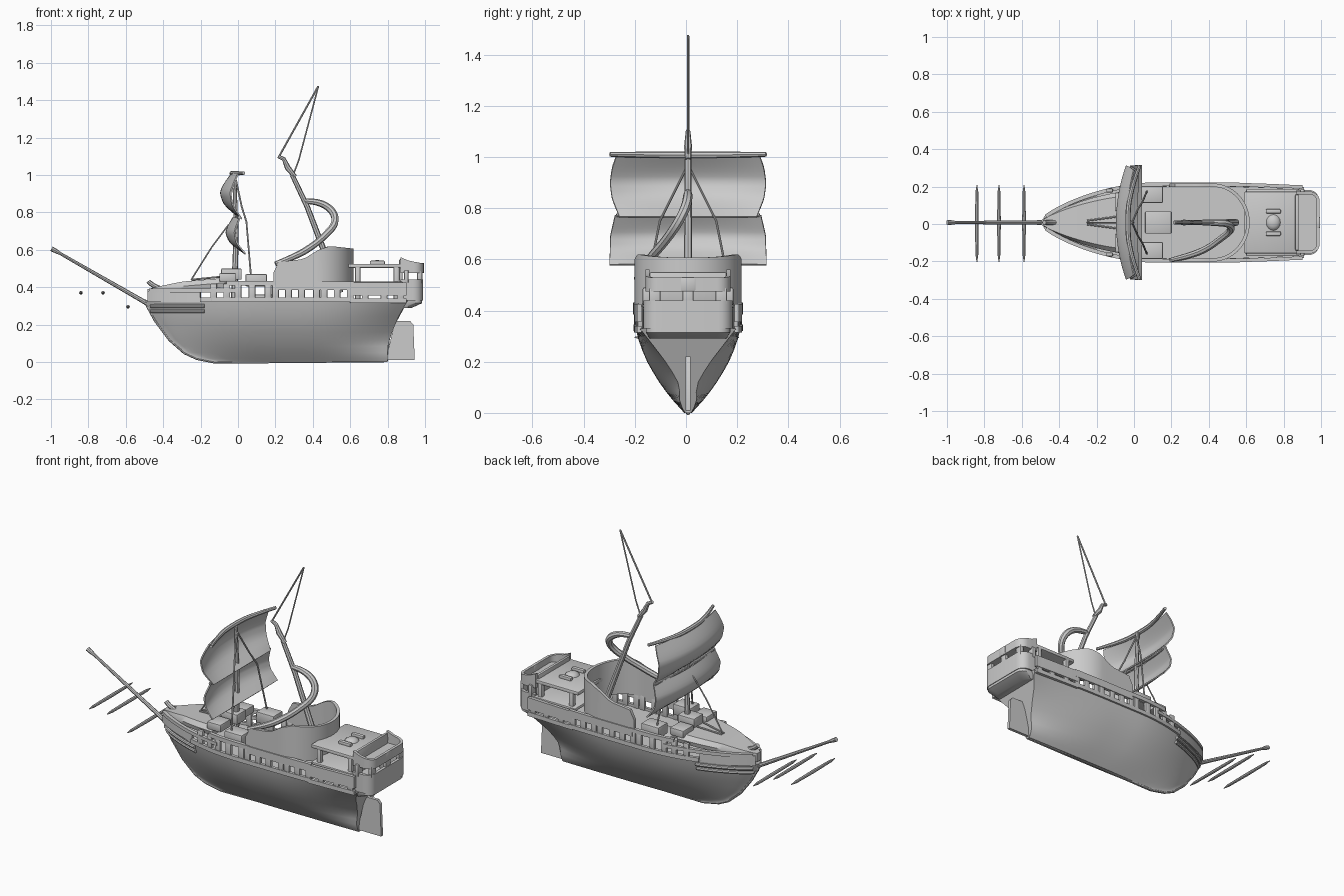
import bpy, bmesh, math

if "Cube" in bpy.data.objects:
    bpy.data.objects.remove(bpy.data.objects["Cube"])

def lerp(table, t):
    """Piecewise linear lookup in [(t, v), ...]."""
    if t <= table[0][0]:
        return table[0][1]
    for (a, va), (b, vb) in zip(table, table[1:]):
        if t <= b:
            return va + (vb - va) * (t - a) / (b - a)
    return table[-1][1]

def span(a, b, n):
    return [a + (b - a) * i / (n - 1) for i in range(n)]

def make(name, verts, faces, thick=0):
    me = bpy.data.meshes.new(name)
    me.from_pydata(verts, [], faces)
    bm = bmesh.new()
    bm.from_mesh(me)
    bmesh.ops.recalc_face_normals(bm, faces=bm.faces)
    bm.to_mesh(me)
    bm.free()
    ob = bpy.data.objects.new(name, me)
    bpy.context.collection.objects.link(ob)
    if thick:
        m = ob.modifiers.new("thickness", 'SOLIDIFY')
        m.thickness, m.offset = thick, 0
    return ob

def loft(name, rings, closed=True, thick=0):
    n = len(rings[0])
    faces = [(i*n+j, i*n+(j+1) % n, (i+1)*n+(j+1) % n, (i+1)*n+j)
             for i in range(len(rings)-1) for j in range(n if closed else n-1)]
    if closed:
        faces += [tuple(range(n)), tuple(range((len(rings)-1)*n, len(rings)*n))]
    return make(name, [p for r in rings for p in r], faces, thick)

def box(name, x0, x1, y0, y1, z0, z1, bevel=0.006):
    ob = loft(name, [[(x, y0, z0), (x, y1, z0), (x, y1, z1), (x, y0, z1)] for x in (x0, x1)])
    if bevel:
        m = ob.modifiers.new("bevel", 'BEVEL')
        m.width, m.segments = bevel, 2
    return ob

def tube(name, pts, r, radii=None, smooth=False):
    cu = bpy.data.curves.new(name, 'CURVE')
    cu.dimensions, cu.bevel_depth, cu.bevel_resolution = '3D', r, 2
    cu.use_fill_caps = True
    sp = cu.splines.new('NURBS' if smooth else 'POLY')
    sp.points.add(len(pts) - 1)
    for i, p in enumerate(pts):
        sp.points[i].co = (*p, 1)
        sp.points[i].radius = radii[i] if radii else 1
    if smooth:
        sp.use_endpoint_u, sp.order_u, sp.resolution_u = True, 3, 8
    ob = bpy.data.objects.new(name, cu)
    bpy.context.collection.objects.link(ob)

def wall(name, path, thick):
    """Upright ribbon from (x, y, bottom, top) points."""
    return loft(name, [[(x, y, a), (x, y, b)] for x, y, a, b in path], False, thick)

# Hull: waterlines between a raked stem and a flared stern
BOW = [(0, -.12), (.02, -.22), (.05, -.285), (.12, -.365), (.22, -.44), (.33, -.5)]
STERN = [(0, .8), (.08, .8), (.15, .82), (.25, .86), (.33, .91)]
BEAM = [(0, .015), (.05, .06), (.1, .1), (.15, .132), (.2, .16), (.27, .19), (.33, .205)]
TAPER = [(0, .8), (.1, .3), (.2, .55), (.33, .92)]

def half_u(u, z):
    f = max(math.sin(math.pi/2 * min(u/.45, 1)), 0) ** .7
    if u > .6:
        f *= 1 - (1 - lerp(TAPER, z)) * ((u - .6)/.4) ** 2
    return max(.008, lerp(BEAM, z) * f)

def hull_half(x, z):
    a, b = lerp(BOW, z), lerp(STERN, z)
    return half_u(min(max((x-a)/(b-a), 0), 1), z)

levels = [0, .02, .05, .085, .12, .16, .2, .245, .29, .33]
rings = []
for u in span(0, 1, 41):
    u = u ** 1.2
    side = [(lerp(BOW, z) + u*(lerp(STERN, z)-lerp(BOW, z)), half_u(u, z), z) for z in levels]
    rings.append([(x, -y, z) for x, y, z in side] + side[::-1])
loft("hull", rings)

# Stem post, keel and rudder
tube("stem_post", [(x, 0, z) for z, x in BOW[::-1]] + [(.8, 0, .008)], .009)
loft("rudder", [[(x, y, z) for x, z in ((.79, .01), (.945, .01), (.937, .2), (.92, .22), (.84, .22))]
                for y in (-.009, .009)])

# Foredeck with rounded edges
rings = []
for x in span(-.485, -.06, 18):
    w = hull_half(x, .33) * .88
    zt = lerp([(-.485, .39), (-.42, .405), (-.3, .43), (-.06, .45)], x)
    rings.append([(x, s*w*k, z) for s, k, z in ((-1, .95, zt-.05), (-1, 1, zt-.025), (-1, .85, zt),
                  (1, .85, zt), (1, 1, zt-.025), (1, .95, zt-.05))])
loft("foredeck", rings)
tube("bow_figure", [(-.42, 0, .395), (-.46, 0, .41), (-.48, 0, .432)], .013, smooth=True)

# Bulwarks, rails and rubbing strakes on both sides
for s, side in ((-1, "left"), (1, "right")):
    def rail(name, x0, x1, z0, z1, k=1.0, t=.014):
        wall(side + "_" + name, [(x, s*hull_half(min(x, .88), .33)*k, z0, z1) for x in span(x0, x1, 16)], t)
    rail("bow_bulwark", -.48, -.2, .32, .38, .95)
    rail("bow_rail", -.47, 0, .372, .392, 1.0, .02)
    rail("waist_sill", -.2, .62, .32, .345, 1.0, .018)
    rail("waist_rail", -.06, .22, .408, .432, 1.0, .02)
    rail("arcade_head", .2, .62, .385, .43, 1.0, .02)
    rail("quarter_bulwark", .6, .9, .355, .425, 1.0, .018)
    rail("quarter_sill", .6, .9, .315, .34, 1.0, .018)
    for i, x in enumerate((-.13, -.06, .0, .075, .16, .2, .27, .34, .42, .46, .53, .6, .68, .78, .87)):
        y = s * hull_half(x, .33) * .98
        box(f"{side}_rail_post_{i}", x-.018, x+.018, y-.01, y+.01, .32, .42)
    for i, z in enumerate((.268, .295)):
        tube(f"{side}_strake_{i}", [(x, s*(hull_half(x, z)+.006), z+.004) for x in span(-.465, -.18, 14)], .01)
    # Deck chests and gun blocks
    box(side + "_gun_block", .04, .155, s*.15-.045, s*.15+.045, .405, .47)
    box(side + "_chest", -.1, -.01, s*.11-.05, s*.11+.05, .43, .475)
    # Supports and slots of the poop deck
    for i, x in enumerate((.64, .845)):
        box(f"{side}_poop_post_{i}", x-.014, x+.014, s*.15-.014, s*.15+.014, .33, .51)
    box(side + "_poop_hatch", .705, .785, s*.06-.012, s*.06+.012, .52, .542)

box("fore_bitts", -.09, .02, -.045, .045, .44, .5)
box("waist_grating", .06, .2, -.06, .06, .33, .36)

# Horseshoe wall around the main mast
TOP = [(.19, .48), (.215, .535), (.35, .55), (.43, .6), (.49, .62), (.62, .605)]
plan = [(x, -.2) for x in span(.19, .42, 9)]
plan += [(.42+.19*math.sin(a), -.2*math.cos(a)) for a in span(.1, math.pi-.1, 24)]
plan += [(x, .2) for x in span(.42, .19, 9)]
wall("horseshoe_wall", [(x, y, .41, lerp(TOP, x)) for x, y in plan], .018)

# Poop deck and the lower platform
box("poop_deck", .59, .88, -.165, .165, .503, .525)
box("lower_platform", .6, .88, -.18, .18, .412, .43)
dome = [[(.745+.04*math.cos(b)*math.cos(a), .045*math.cos(b)*math.sin(a), .52+.025*math.sin(b))
         for a in span(0, 2*math.pi, 17)[:-1]] for b in (0, .5, 1, 1.4)]
loft("poop_dome", dome)

# Stern gallery: floor, two curved bands and pillars
def stern_plan(w, end):
    c = .045
    half = [(.87, -w), (.91, -w)] + [(end-c+c*math.sin(a), -w+c-c*math.cos(a)) for a in span(0, math.pi/2, 7)]
    return half + [(x, -y) for x, y in half[::-1]]
loft("gallery_floor", [[(x, y, z) for x, y in stern_plan(w, e)]
                       for z, w, e in ((.29, .15, .93), (.315, .165, .985), (.345, .165, .985))])
wall("gallery_lower_band", [(x, y, .33, .44) for x, y in stern_plan(.165, .98)], .018)
wall("gallery_upper_band", [(x, y, .475, lerp([(.87, .56), (.9, .545), (.98, .528)], x))
                            for x, y in stern_plan(.158, .985)], .016)
loft("gallery_roof", [[(x, y, z) for x, y in stern_plan(.155, .98)] for z in (.475, .49)])
box("gallery_front_wall", .862, .88, -.15, .15, .43, .55)
for i, (x, y) in enumerate(((.975, 0), (.97, -.13), (.97, .13), (.9, -.155), (.9, .155))):
    box(f"gallery_pillar_{i}", x-.012, x+.012, y-.022, y+.022, .42, .49)
box("stern_lantern", .975, .995, -.03, .03, .475, .53)

# Bowsprit and three floating spars
tube("bowsprit", [(-.42, 0, .275), (-.52, 0, .333), (-.95, 0, .58), (-.975, 0, .594), (-.997, 0, .606)],
     .01, [1.4, 1.2, .8, 1.2, 1.3])
for i, (x, z) in enumerate(((-.84, .37), (-.722, .37), (-.588, .295))):
    tube(f"loose_spar_{i}", [(x, y, z) for y in (-.21, -.17, 0, .16, .2)], .01, [.2, .8, 1, .8, .2])

# Foremast, yards and stays
tube("foremast", [(-.02, 0, .33), (-.01, 0, .7), (-.02, 0, 1.0)], .013, [1.4, 1, .8])
tube("top_yard", [(.03, -.305, 1.01), (-.025, -.15, 1.008), (-.035, 0, 1.008), (-.025, .15, 1.008),
                  (.03, .305, 1.01)], .013, [.7, 1, 1.1, 1, .7], True)
tube("lower_yard", [(.005, -.28, .772), (-.025, 0, .772), (.005, .28, .772)], .008, smooth=True)
tube("fore_stay", [(-.05, 0, .735), (-.14, 0, .615), (-.25, 0, .44)], .004)
for s, side in ((-1, "left"), (1, "right")):
    tube(side + "_shroud", [(-.01, 0, .97), (.02, s*.07, .83), (.045, s*.11, .75), (.07, s*.17, .45)], .005)
    tube(side + "_bow_line", [(-.25, s*.01, .44), (-.1, s*.03, .455)], .005)

# Billowing sails
def sail(name, z1, z0, edge, width, bulge):
    rows = []
    for t in span(0, 1, 13):
        rows.append([(lerp(edge, t) + .035*s*s*(1-t) - bulge*math.sin(math.pi*t)*(1-.75*s*s),
                      s*lerp(width, t), z1+(z0-z1)*t) for s in span(-1, 1, 21)])
    loft(name, rows, False, .008)
sail("upper_sail", 1.005, .765, [(0, -.035), (.4, -.05), (.7, -.03), (1, .02)],
     [(0, .28), (.2, .297), (.45, .305), (.7, .297), (1, .268)], .045)
sail("lower_sail", .772, .578, [(0, -.025), (.4, -.03), (.7, -.01), (1, .04)],
     [(0, .285), (.4, .303), (1, .307)], .035)

# Broken main mast with a drooping boom
tube("main_mast", [(.545, 0, .37), (.45, 0, .62), (.37, 0, .83), (.29, 0, 1.0)], .016, [1.2, 1, .9, .8])
tube("mast_tip", [(.305, 0, .99), (.265, 0, 1.04), (.245, 0, 1.085), (.215, 0, 1.1)], .012, [1, 1.3, .9, .8])
tube("drooping_boom", [(.36, 0, .86), (.43, 0, .86), (.51, -.005, .81), (.525, -.04, .74), (.46, -.09, .67),
                       (.4, -.135, .62), (.31, -.175, .565), (.2, -.2, .525)], .018,
     [.8, 1, 1.1, 1.1, 1, 1, 1, .7], True)
tube("pennant_spar", [(.22, 0, 1.1), (.428, 0, 1.473)], .005)
tube("pennant_line", [(.295, 0, 1.0), (.325, 0, 1.08), (.43, 0, 1.475)], .004)

# Shift to the ship's centreline and finish shading
for ob in bpy.data.objects:
    ob.location.y += .008
    ob.select_set(True)
bpy.context.view_layer.objects.active = bpy.data.objects["hull"]
bpy.ops.object.convert(target='MESH')
bpy.ops.object.shade_smooth_by_angle(angle=math.radians(40))
